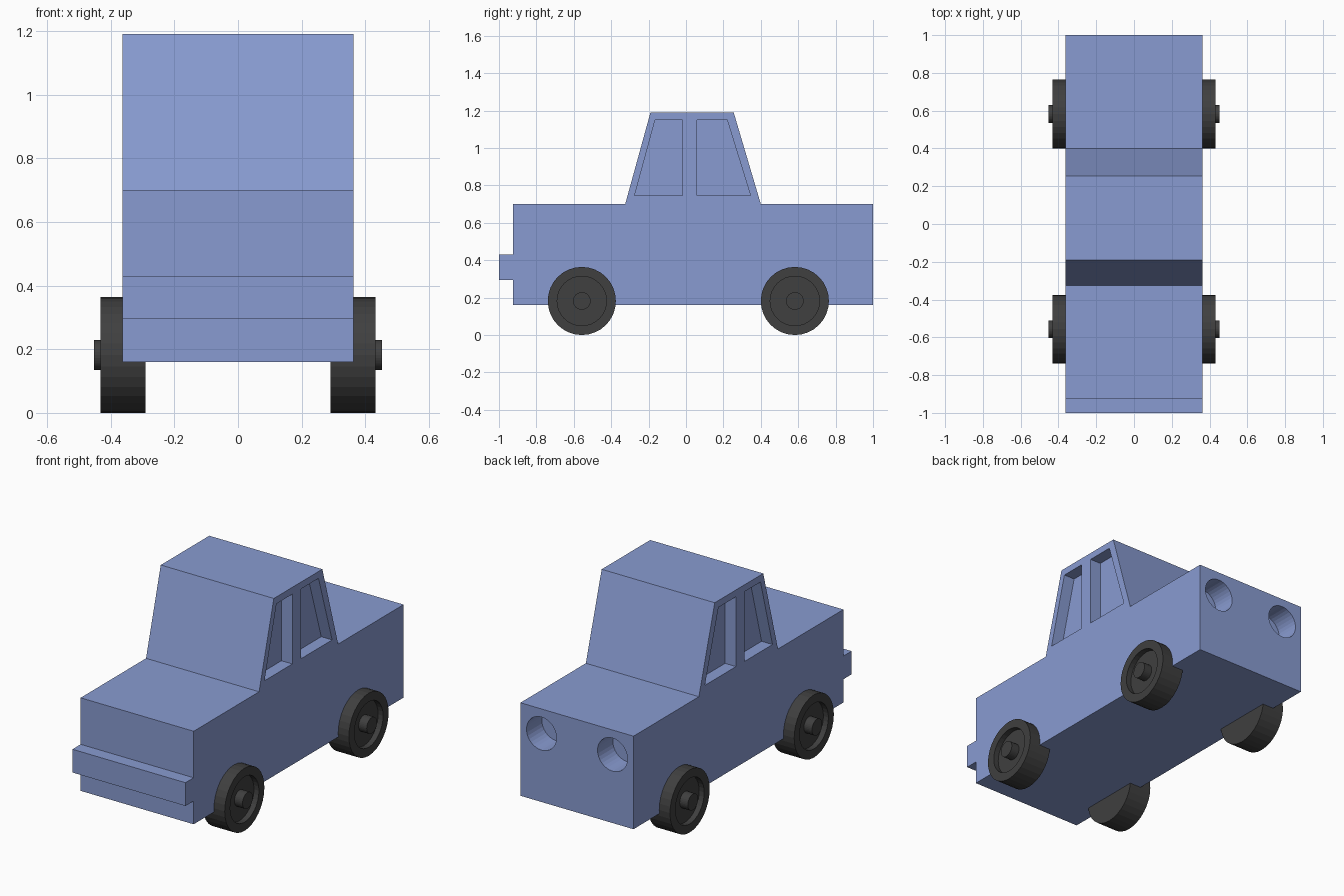
import bpy, bmesh, math
from mathutils import Vector, Matrix

if "Cube" in bpy.data.objects:
    bpy.data.objects.remove(bpy.data.objects["Cube"])


def material(name, rgb):
    m = bpy.data.materials.new(name)
    m.diffuse_color = (*rgb, 1)
    m.use_nodes = True
    m.node_tree.nodes["Principled BSDF"].inputs["Base Color"].default_value = m.diffuse_color
    return m


BLUE = material("blue_paint", (0.25, 0.33, 0.64))
DARK = material("dark_rubber", (0.05, 0.05, 0.05))


def finish(name, bm, mat):
    bmesh.ops.recalc_face_normals(bm, faces=bm.faces)
    me = bpy.data.meshes.new(name)
    bm.to_mesh(me)
    bm.free()
    me.materials.append(mat)
    ob = bpy.data.objects.new(name, me)
    bpy.context.collection.objects.link(ob)
    return ob


def extrude_side(name, yz, x0, x1, mat):
    """Side profile (y, z) extruded along x."""
    bm = bmesh.new()
    f = bm.faces.new([bm.verts.new((x0, y, z)) for y, z in yz])
    new = bmesh.ops.extrude_face_region(bm, geom=[f])["geom"]
    verts = [v for v in new if isinstance(v, bmesh.types.BMVert)]
    bmesh.ops.translate(bm, vec=(x1 - x0, 0, 0), verts=verts)
    return finish(name, bm, mat)


def cut(target, cutter):
    mod = target.modifiers.new("cut", "BOOLEAN")
    mod.operation = "DIFFERENCE"
    mod.solver = "EXACT"
    mod.object = cutter
    cutter.hide_render = True
    bpy.context.view_layer.objects.active = target
    bpy.ops.object.modifier_apply(modifier=mod.name)
    bpy.data.objects.remove(cutter)


# Body with cabin and front bumper
W = 0.363
body = extrude_side("car_body", [
    (-0.925, 0.16), (1, 0.16), (1, 0.70), (0.40, 0.70), (0.255, 1.19),
    (-0.19, 1.19), (-0.325, 0.70), (-0.925, 0.70), (-0.925, 0.43),
    (-1, 0.43), (-1, 0.295), (-0.925, 0.295)], -W, W, BLUE)

# Recessed side windows
front_window = [(-0.275, 0.745), (-0.02, 0.745), (-0.02, 1.15), (-0.165, 1.15)]
rear_window = [(0.06, 0.745), (0.345, 0.745), (0.22, 1.15), (0.06, 1.15)]
for s in (-1, 1):
    for win in (front_window, rear_window):
        cut(body, extrude_side("window_cutter", win, s * (W - 0.07), s * (W + 0.1), BLUE))

# Round lamp holes in the back
for s in (-1, 1):
    bm = bmesh.new()
    bmesh.ops.create_cone(bm, cap_ends=True, segments=32, radius1=0.096, radius2=0.096, depth=0.28,
                          matrix=Matrix.Translation((s * 0.228, 1, 0.557)) @ Matrix.Rotation(math.pi / 2, 4, "X"))
    cut(body, finish("lamp_cutter", bm, BLUE))


# Wheels: lathed tyre with sunken rim and protruding hub
def wheel(name, side, y):
    profile = [(0.29, 0), (0.29, 0.182), (0.432, 0.182), (0.432, 0.132),
               (0.40, 0.132), (0.40, 0.047), (0.452, 0.047), (0.452, 0)]
    c = Vector((0, y, 0.182))
    bm = bmesh.new()
    vs = [bm.verts.new(c + Vector((side * x, 0, r))) for x, r in profile]
    es = [bm.edges.new(p) for p in zip(vs, vs[1:])]
    bmesh.ops.spin(bm, geom=vs + es, cent=c, axis=(1, 0, 0), angle=2 * math.pi, steps=32)
    bmesh.ops.remove_doubles(bm, verts=bm.verts, dist=1e-4)
    finish(name, bm, DARK)


for side, label in ((-1, "left"), (1, "right")):
    wheel("front_wheel_" + label, side, -0.557)
    wheel("rear_wheel_" + label, side, 0.582)
